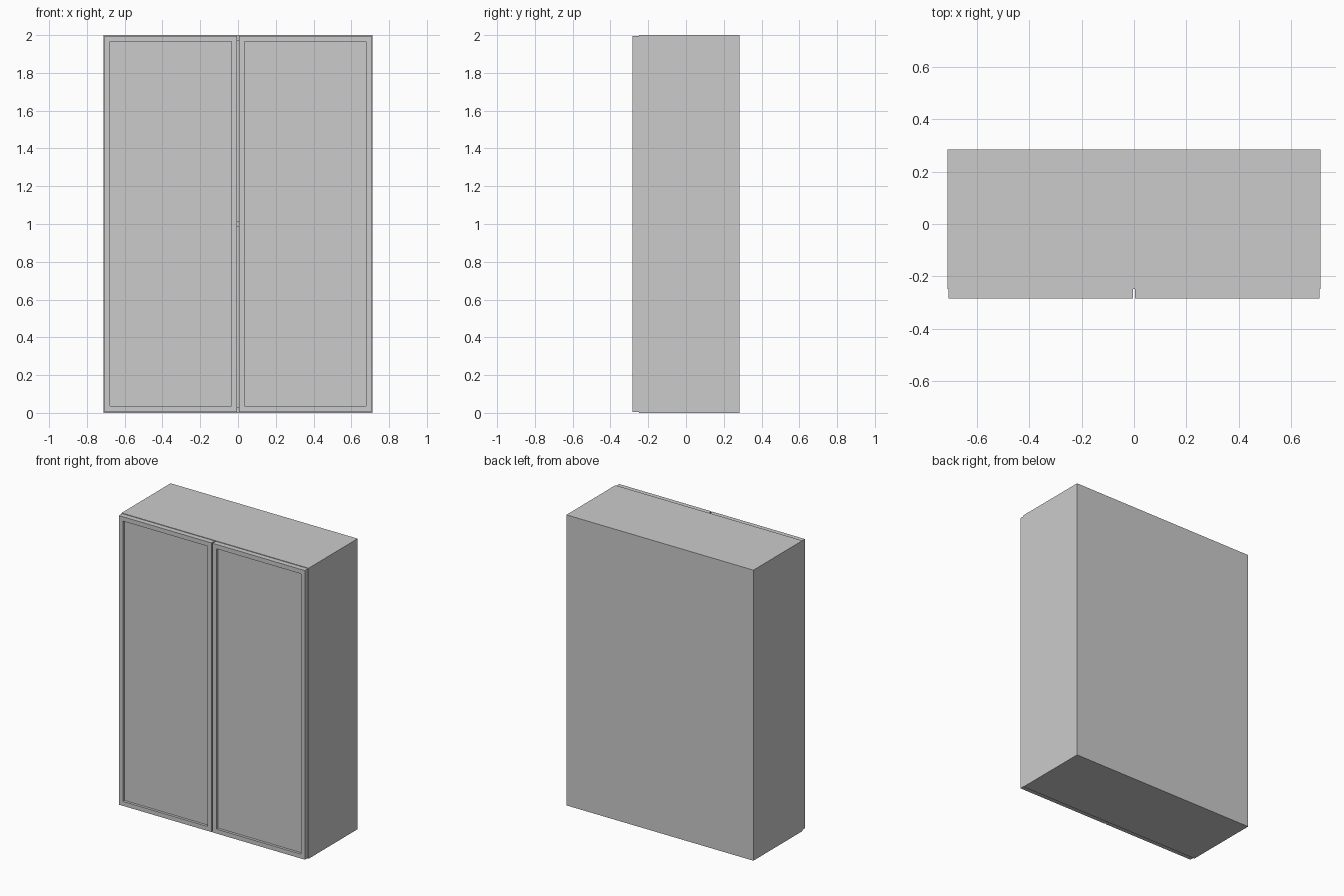
import bpy
import bmesh

if "Cube" in bpy.data.objects:
    bpy.data.objects.remove(bpy.data.objects["Cube"])

W, D, H = 0.712, 0.284, 2.0   # half width, half depth, height
T = 0.032                     # board thickness
FRONT = -0.249                # front edge of the carcass
BACK = D - 0.005              # front face of the thin back board


def box(name, x0, x1, y0, y1, z0, z1):
    bm = bmesh.new()
    bmesh.ops.create_cube(bm, size=1)
    for v in bm.verts:
        v.co = ((x0 + x1) / 2 + v.co.x * (x1 - x0),
                (y0 + y1) / 2 + v.co.y * (y1 - y0),
                (z0 + z1) / 2 + v.co.z * (z1 - z0))
    mesh = bpy.data.meshes.new(name)
    bm.to_mesh(mesh)
    bm.free()
    obj = bpy.data.objects.new(name, mesh)
    bpy.context.collection.objects.link(obj)
    return obj


def recess_front(obj, margin, depth):
    # Inset the front face and sink it to leave a raised frame
    bm = bmesh.new()
    bm.from_mesh(obj.data)
    bm.normal_update()
    face = min(bm.faces, key=lambda f: f.normal.y)
    bmesh.ops.inset_region(bm, faces=[face], thickness=margin)
    panel = bmesh.ops.extrude_discrete_faces(bm, faces=[face])["faces"][0]
    bmesh.ops.translate(bm, verts=panel.verts, vec=(0, depth, 0))
    bmesh.ops.recalc_face_normals(bm, faces=bm.faces)
    bm.to_mesh(obj.data)
    bm.free()


# Carcass: top, bottom and middle shelf between the sides
inner = W - T
box("top_board", -inner, inner, FRONT, BACK, H - T, H)
box("bottom_board", -inner, inner, FRONT, BACK, 0, T)
box("middle_shelf", -inner, inner, FRONT, BACK, 0.986, 1.014)
box("back_board", -W, W, BACK, D, 0, H)

# Left and right sides and framed doors
for side, s in (("left", -1), ("right", 1)):
    xs = sorted((s * inner, s * W))
    box(side + "_side", xs[0], xs[1], FRONT, BACK, 0, H)
    xs = sorted((s * 0.004, s * 0.708))
    door = box(side + "_door", xs[0], xs[1], -D, FRONT, 0.006, 1.996)
    recess_front(door, 0.043, 0.018)
